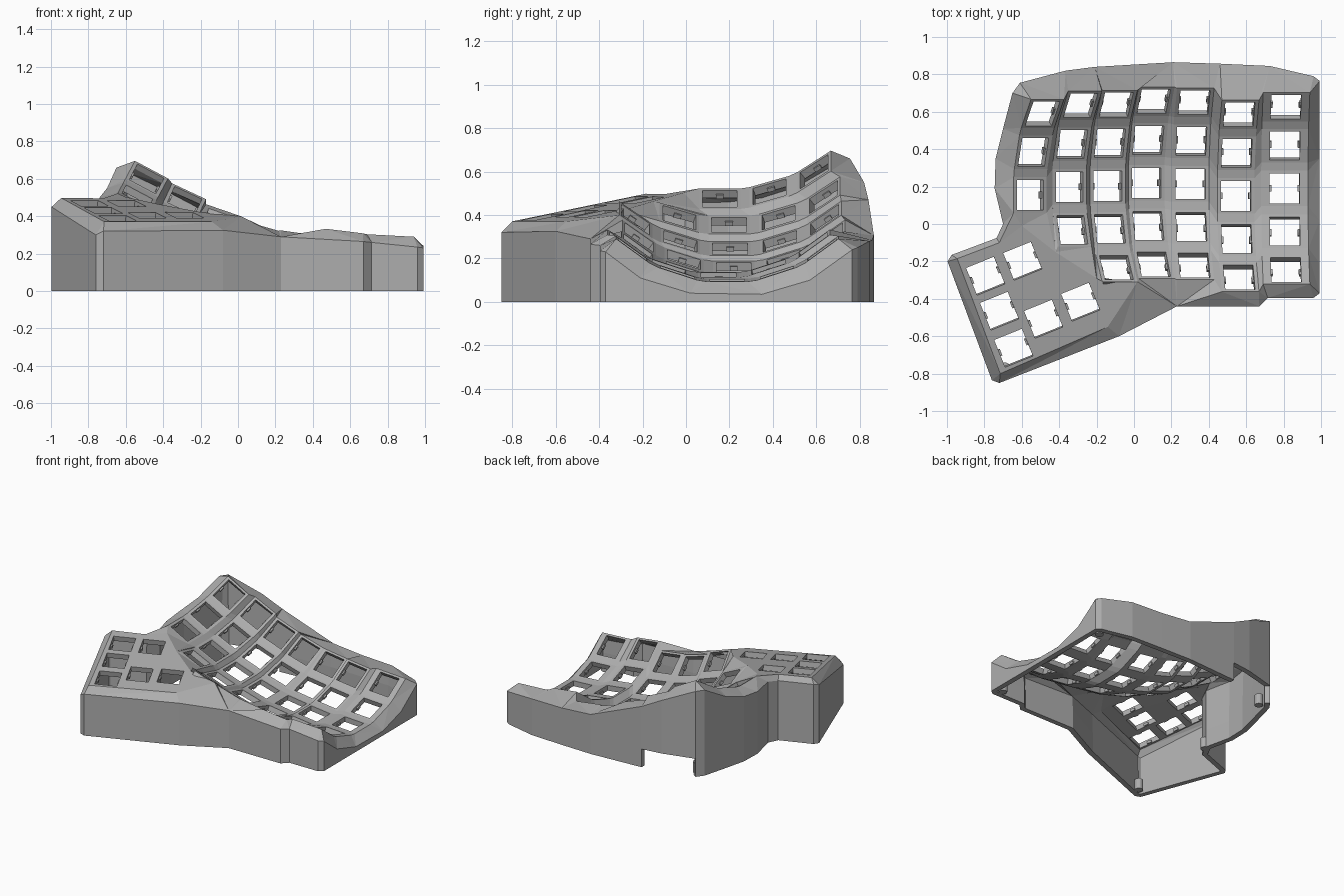
import bpy, bmesh, math
from mathutils import Matrix, Vector

cube = bpy.data.objects.get("Cube")
if cube:
    bpy.data.objects.remove(cube, do_unlink=True)

grey = bpy.data.materials.new("shell_grey")
grey.use_nodes = True
grey.diffuse_color = (0.42, 0.42, 0.42, 1)
grey.node_tree.nodes["Principled BSDF"].inputs["Base Color"].default_value = (0.42, 0.42, 0.42, 1)

HOLE, RADIUS, STEP = 0.08, 0.74, math.radians(18)
SIGNS = ((-1, -1), (1, -1), (1, 1), (-1, 1))
BL, BR, TR, TL = range(4)


def make_object(name, bm):
    mesh = bpy.data.meshes.new(name)
    bm.to_mesh(mesh)
    bm.free()
    mesh.materials.append(grey)
    obj = bpy.data.objects.new(name, mesh)
    bpy.context.collection.objects.link(obj)
    return obj


def square(frame, half_u, half_v):
    return [bm.verts.new(frame @ Vector((half_u * a, half_v * b, 0))) for a, b in SIGNS]


def face(*verts):
    return bm.faces.new(verts)


def zipper(a, b):
    """Join two chains of vertices with triangles along the shortest diagonals."""
    i = j = 0
    while i < len(a) - 1 or j < len(b) - 1:
        step_a = j == len(b) - 1 or (
            i < len(a) - 1 and (a[i + 1].co - b[j].co).length < (a[i].co - b[j + 1].co).length)
        if step_a:
            face(a[i], a[i + 1], b[j])
            i += 1
        else:
            face(a[i], b[j + 1], b[j])
            j += 1


bm = bmesh.new()

# Finger columns: centre x, y, z, sideways tilt, half width, first row
columns = [
    (-0.555, 0.155, 0.475, 28, 0.1, 0),
    (-0.345, 0.198, 0.355, 25, 0.1, -1),
    (-0.14, 0.203, 0.245, 19, 0.1, -2),
    (0.067, 0.22, 0.16, 16, 0.1, -2),
    (0.302, 0.214, 0.115, 8, 0.1, -2),
    (0.545, 0.15, 0.125, 7, 0.1, -2),
    (0.805, 0.19, 0.1, 3, 0.125, -2),
]
frames, keys = [], {}
for c, (x, y, z, tilt, half, first) in enumerate(columns):
    base = Matrix.Translation((x, y, z)) @ Matrix.Rotation(math.radians(tilt), 4, 'Y')
    for r in range(first, 3):
        a = r * STEP
        frame = base @ Matrix.Translation((0, RADIUS * math.sin(a), RADIUS * (1 - math.cos(a))))
        frame = frame @ Matrix.Rotation(a, 4, 'X')
        frames.append(frame)
        outer, inner = square(frame, half, 0.095), square(frame, HOLE, HOLE)
        keys[c, r] = outer
        for k in range(4):
            n = (k + 1) % 4
            face(outer[k], outer[n], inner[n], inner[k])

# Webs between neighbouring keys
for (c, r), k in keys.items():
    right, up, diag = keys.get((c + 1, r)), keys.get((c, r + 1)), keys.get((c + 1, r + 1))
    if right:
        face(k[BR], right[BL], right[TL], k[TR])
    if up:
        face(k[TL], k[TR], up[BR], up[BL])
    if right and up and diag:
        face(k[TR], right[TL], diag[BL], up[BR])


# Flat thumb plate with six holes
def thumb_z(x, y):
    return 0.458 - 0.077 * x + 0.178 * y


normal = Vector((0.077, -0.178, 1)).normalized()
turn = math.radians(22)
u = Vector((math.cos(turn), math.sin(turn), 0))
u = (u - normal * u.dot(normal)).normalized()
v = normal.cross(u)
outline = [(-0.945, -0.185), (-0.715, -0.8), (-0.14, -0.55), (-0.2, -0.29),
           (-0.42, -0.15), (-0.6, -0.01), (-0.72, -0.1)]
thumb = [bm.verts.new((x, y, thumb_z(x, y))) for x, y in outline]
loops = [thumb]
for x, y in [(-0.794, -0.278), (-0.596, -0.198), (-0.72, -0.465),
             (-0.484, -0.508), (-0.286, -0.417), (-0.644, -0.663)]:
    frame = Matrix((u, v, normal)).transposed().to_4x4()
    frame.translation = (x, y, thumb_z(x, y))
    frames.append(frame)
    loops.append(square(frame, HOLE, HOLE))
edges = [bm.edges.new((l[i - 1], l[i])) for l in loops for i in range(len(l))]
bmesh.ops.triangle_fill(bm, use_beauty=True, edges=edges, normal=normal)

# Web from the thumb plate to the finger columns
left, front, corner, inner_right, inner_mid, inner_top, back = thumb
zipper([back, inner_top, inner_mid, inner_right, corner],
       [keys[0, 0][BL], keys[0, 0][BR], keys[1, 0][BL], keys[1, -1][TL], keys[1, -1][BL],
        keys[1, -1][BR], keys[2, -1][BL], keys[2, -2][TL], keys[2, -2][BL], keys[2, -2][BR]])

# Rim running around the whole key surface
rim = [left, front, corner, keys[2, -2][BR]]
for c in range(3, 7):
    rim += [keys[c, -2][BL], keys[c, -2][BR]]
rim.append(keys[6, -2][TR])
for r in range(-1, 3):
    rim += [keys[6, r][BR], keys[6, r][TR]]
for c in range(6, -1, -1):
    rim += ([] if c == 6 else [keys[c, 2][TR]]) + [keys[c, 2][TL]]
rim.append(keys[0, 2][BL])
for r in (1, 0):
    rim += [keys[0, r][TL], keys[0, r][BL]]
rim += [back, left]

# Wall top edge, counterclockwise from the thumb corner
wall = [(-0.997, -0.2, 0.45), (-0.76, -0.835, 0.3), (-0.72, -0.85, 0.32), (-0.08, -0.6, 0.325),
        (0.23, -0.44, 0.29), (0.67, -0.44, 0.265), (0.715, -0.395, 0.26), (0.96, -0.395, 0.235),
        (0.993, -0.37, 0.23), (0.993, -0.21, 0.11), (0.993, 0.02, 0.04), (0.993, 0.35, 0.035),
        (0.993, 0.57, 0.1), (0.993, 0.765, 0.24), (0.96, 0.79, 0.25), (0.725, 0.845, 0.28),
        (0.46, 0.857, 0.285), (0.21, 0.865, 0.305), (-0.21, 0.84, 0.47), (-0.365, 0.82, 0.55),
        (-0.61, 0.755, 0.66), (-0.65, 0.7, 0.66), (-0.7, 0.51, 0.55), (-0.74, 0.35, 0.5),
        (-0.745, 0.19, 0.48), (-0.7, 0.0, 0.47), (-0.735, -0.075, 0.46), (-0.975, -0.165, 0.46)]
top = [bm.verts.new(p) for p in wall]
mid = [bm.verts.new((x, y, min(0.14, z * 0.5))) for x, y, z in wall]
low = [bm.verts.new((x, y, 0)) for x, y, z in wall]
zipper(rim, top + top[:1])
for i in range(len(wall)):
    n = (i + 1) % len(wall)
    face(top[i], top[n], mid[n], mid[i])
    # Cable opening at the foot of the back wall
    cable = wall[i][1] > 0.75 and wall[i][0] < -0.2 and wall[n][1] > 0.75
    if not cable:
        face(mid[i], mid[n], low[n], low[i])

bmesh.ops.recalc_face_normals(bm, faces=bm.faces)
if keys[4, 0][0].link_faces[0].normal.z < 0:
    bmesh.ops.reverse_faces(bm, faces=bm.faces)
shell = make_object("keyboard_shell", bm)
solid = shell.modifiers.new("thickness", 'SOLIDIFY')
solid.thickness = 0.04
solid.offset = -1

# Switch clips on both sides of each hole
bm = bmesh.new()
for frame in frames:
    for side in (-1, 1):
        place = frame @ Matrix.Translation((side * HOLE, 0, -0.028)) @ Matrix.Diagonal((0.02, 0.035, 0.02, 1))
        bmesh.ops.create_cube(bm, size=1, matrix=place)
make_object("switch_clips", bm)

# Screw posts inside the corners
bm = bmesh.new()
for x, y in [(-0.69, -0.77), (-0.67, -0.03), (-0.57, 0.68), (0.92, 0.72), (0.92, -0.33)]:
    bmesh.ops.create_cone(bm, cap_ends=True, segments=16, radius1=0.03, radius2=0.03,
                          depth=0.08, matrix=Matrix.Translation((x, y, 0.04)))
make_object("screw_posts", bm)
